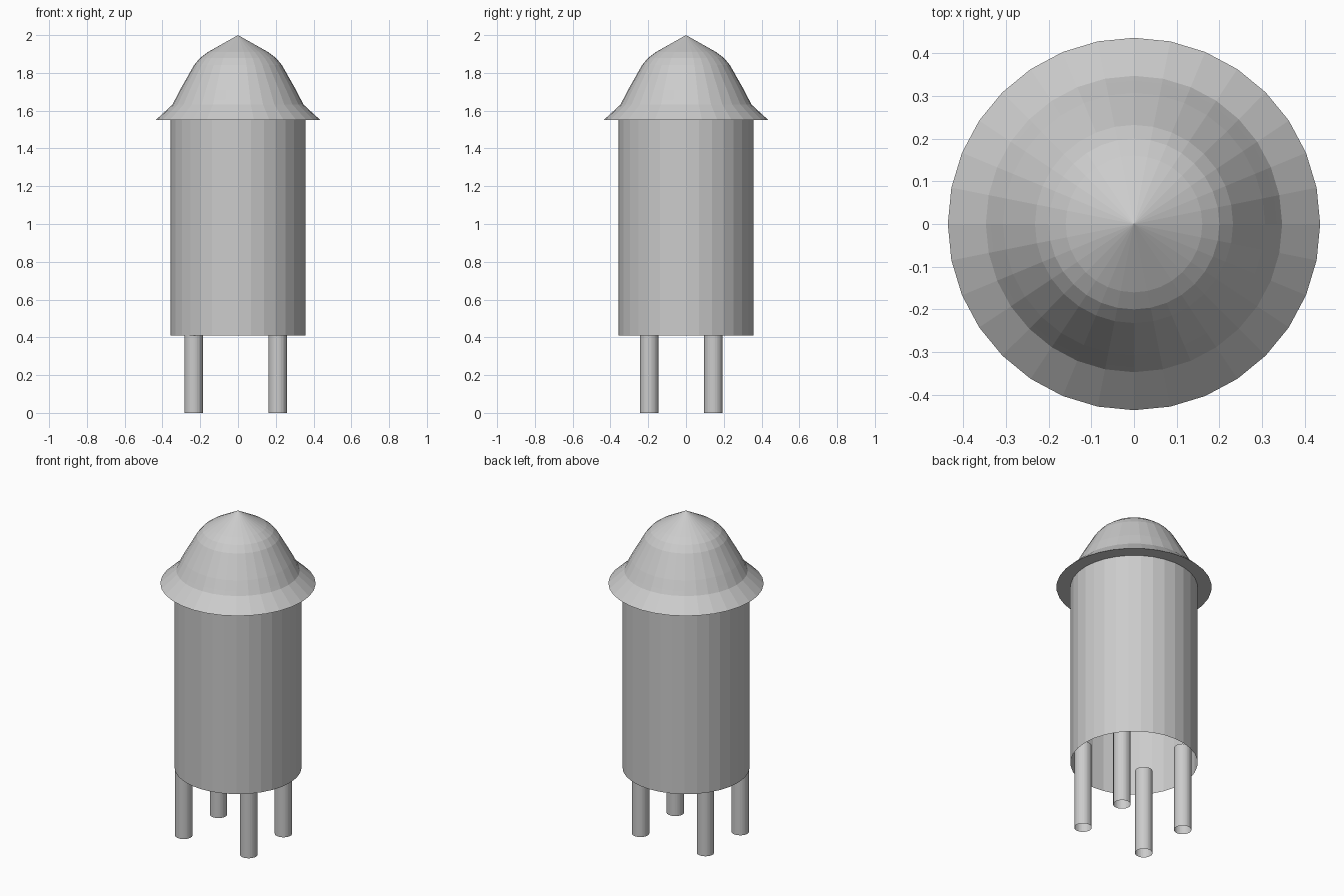
import bpy, bmesh
from math import cos, sin, tau

cube = bpy.data.objects.get("Cube")
if cube:
    bpy.data.objects.remove(cube, do_unlink=True)

grey = bpy.data.materials.new("plain grey")
grey.use_nodes = True
GREY = (0.6, 0.6, 0.6, 1)
grey.diffuse_color = GREY
grey.node_tree.nodes["Principled BSDF"].inputs["Base Color"].default_value = GREY


def lathe(name, profile, sides, location=(0, 0, 0)):
    """Revolve (radius, height) points, listed bottom to top, around z."""
    bm = bmesh.new()
    rings = []
    for r, z in profile:
        count = sides if r else 1
        rings.append([bm.verts.new((r * cos(tau * i / sides), r * sin(tau * i / sides), z))
                      for i in range(count)])
    for low, high in zip(rings, rings[1:]):
        for i in range(sides):
            j = (i + 1) % sides
            corners = [low[i % len(low)], low[j % len(low)],
                       high[j % len(high)], high[i % len(high)]]
            bm.faces.new(list(dict.fromkeys(corners)))
    mesh = bpy.data.meshes.new(name)
    bm.to_mesh(mesh)
    bm.free()
    mesh.materials.append(grey)
    obj = bpy.data.objects.new(name, mesh)
    obj.location = location
    bpy.context.collection.objects.link(obj)
    return obj


# Hollow body, open at the bottom
lathe("body", [(0.357, 0.41), (0.357, 1.55)], 32)

# Domed cap with flared brim and flat underside
lathe("domed_cap", [(0, 1.55), (0.436, 1.55), (0.347, 1.632), (0.335, 1.655),
                    (0.307, 1.71), (0.232, 1.842), (0.2, 1.88), (0.16, 1.91),
                    (0, 2.0)], 32)

# Four open tube legs reaching up inside the body
for side, x in (("right", -0.235), ("left", 0.21)):
    for end, y in (("front", -0.195), ("back", 0.145)):
        lathe(f"{end}_{side}_leg", [(0.049, 0), (0.049, 0.53)], 32, (x, y, 0))
